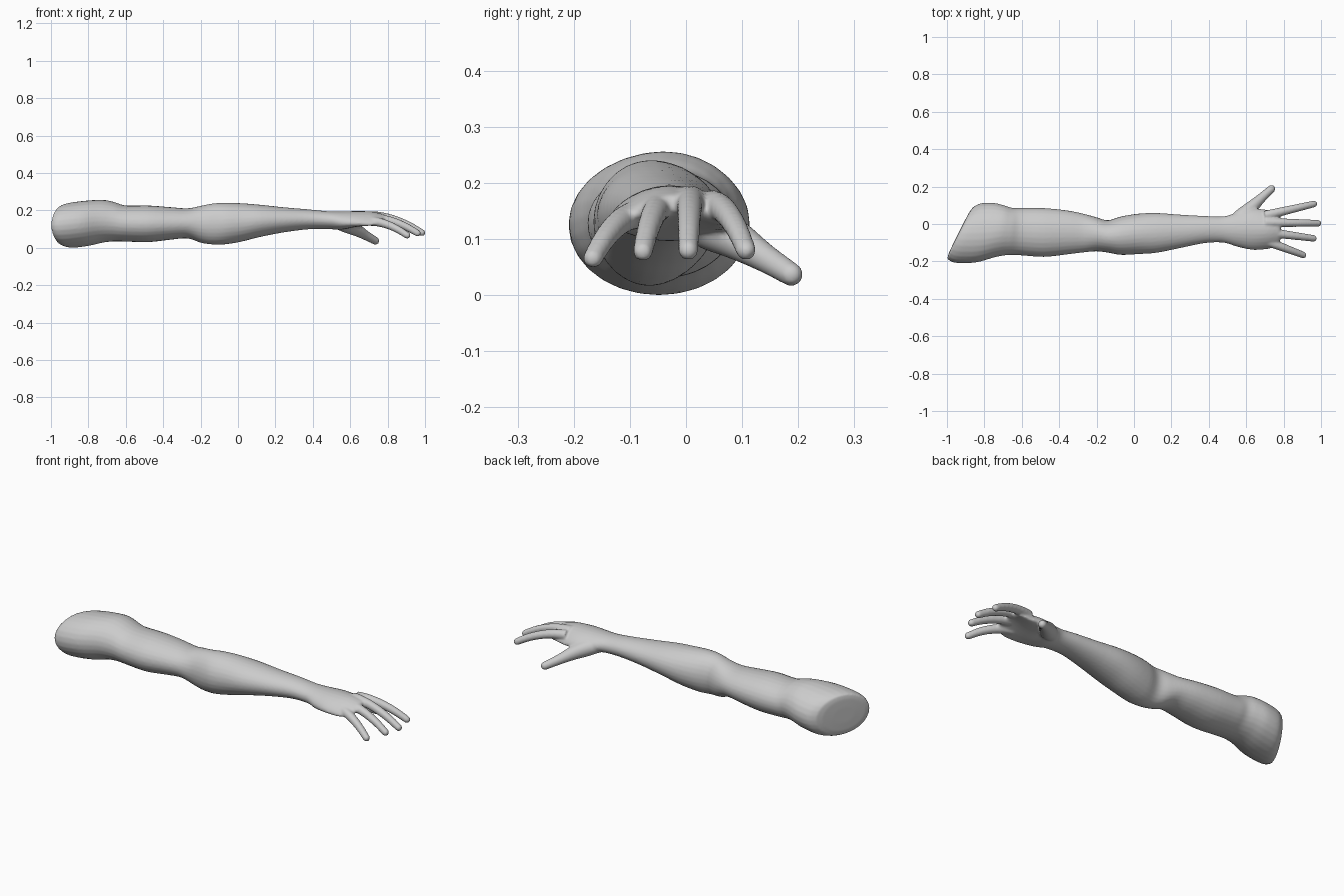
import bpy
import bmesh
import math
from mathutils import Vector

old = bpy.data.objects.get("Cube")
if old:
    bpy.data.objects.remove(old, do_unlink=True)

SIDES = 28


def spline(keys, steps):
    """Smooth curve of tuples passing through all keys."""
    pts = [Vector(k) for k in keys]
    out = []
    for i in range(len(pts) - 1):
        a, b, c, d = pts[max(i - 1, 0)], pts[i], pts[i + 1], pts[min(i + 2, len(pts) - 1)]
        for s in range(steps):
            t = s / steps
            out.append(0.5 * (2 * b + (c - a) * t + (2 * a - 5 * b + 4 * c - d) * t ** 2
                              + (3 * b - a - 3 * c + d) * t ** 3))
    return out + [pts[-1]]


def loft(bm, rings):
    """Closed skin over a row of rings."""
    loops = [[bm.verts.new(p) for p in ring] for ring in rings]
    for a, b in zip(loops, loops[1:]):
        for i in range(SIDES):
            j = (i + 1) % SIDES
            bm.faces.new((a[i], a[j], b[j], b[i]))
    bm.faces.new(loops[0][::-1])
    bm.faces.new(loops[-1])


def limb_ring(x, y0, y1, z0, z1, size=1.0):
    """Oval section, slanted at the shoulder and arched across the hand."""
    slant = 0.5 * min(1, max(0, (-0.6 - x) / 0.33))
    arch = 0.035 * min(1, max(0, (x - 0.5) / 0.2))
    ring = []
    for i in range(SIDES):
        a = math.tau * i / SIDES
        u, v = math.cos(a) * size, math.sin(a) * size
        y = u * (y1 - y0) / 2
        ring.append((x + slant * y, (y0 + y1) / 2 + y,
                     (z0 + z1) / 2 + v * (z1 - z0) / 2 - arch * u * u))
    return ring


def digit(bm, keys):
    """Round tapering tube through (x, y, z, radius) keys with domed ends."""
    samples = spline(keys, 8)
    pts = [s.to_3d() for s in samples]
    rings = []

    def add(p, direction, r):
        side = direction.cross(Vector((0, 0, 1))).normalized()
        up = side.cross(direction)
        rings.append([p + r * (side * math.cos(math.tau * i / SIDES)
                               + up * math.sin(math.tau * i / SIDES)) for i in range(SIDES)])

    for i, p in enumerate(pts):
        d = (pts[min(i + 1, len(pts) - 1)] - pts[max(i - 1, 0)]).normalized()
        add(p, d, samples[i][3])
    r = samples[-1][3]
    for k in range(1, 6):
        a = k * math.pi / 11
        add(pts[-1] + d * r * math.sin(a), d, r * math.cos(a))
    loft(bm, rings)


bm = bmesh.new()

# Shoulder, upper arm, elbow, forearm, wrist and palm: x, y range, z range
sections = [
    (-0.93, -0.185, 0.09, 0.012, 0.23),
    (-0.89, -0.207, 0.11, 0.0, 0.242),
    (-0.80, -0.206, 0.113, 0.01, 0.253),
    (-0.72, -0.178, 0.1, 0.028, 0.256),
    (-0.66, -0.166, 0.086, 0.034, 0.244),
    (-0.60, -0.168, 0.086, 0.033, 0.226),
    (-0.48, -0.176, 0.085, 0.03, 0.226),
    (-0.36, -0.163, 0.073, 0.043, 0.217),
    (-0.27, -0.152, 0.055, 0.05, 0.211),
    (-0.20, -0.146, 0.036, 0.027, 0.224),
    (-0.14, -0.153, 0.02, 0.018, 0.236),
    (-0.07, -0.165, 0.04, 0.018, 0.241),
    (0.02, -0.161, 0.055, 0.033, 0.238),
    (0.12, -0.154, 0.059, 0.058, 0.23),
    (0.25, -0.128, 0.05, 0.083, 0.216),
    (0.38, -0.102, 0.043, 0.099, 0.205),
    (0.48, -0.1, 0.041, 0.1, 0.195),
    (0.55, -0.121, 0.062, 0.097, 0.194),
    (0.63, -0.138, 0.082, 0.112, 0.196),
    (0.71, -0.135, 0.077, 0.128, 0.194),
    (0.77, -0.12, 0.07, 0.143, 0.182),
]
first, last = sections[0], sections[-1]
rings = [limb_ring(first[0] - 0.008, *first[1:], size=0.4),
         limb_ring(first[0] - 0.006, *first[1:], size=0.8)]
rings += [limb_ring(*s) for s in spline(sections, 4)]
rings.append(limb_ring(last[0] + 0.012, *last[1:], size=0.7))
loft(bm, rings)

# Four fingers curling downwards: knuckle and tip
fingers = [
    ((0.70, 0.045, 0.162), (0.962, 0.107, 0.08)),
    ((0.70, 0.008, 0.171), (0.984, 0.004, 0.08)),
    ((0.70, -0.042, 0.16), (0.96, -0.077, 0.078)),
    ((0.69, -0.085, 0.143), (0.905, -0.166, 0.066)),
]
for knuckle, tip in fingers:
    k, e = Vector(knuckle), Vector(tip)
    path = []
    for n in range(6):
        t = n / 5
        p = k.lerp(e, t)
        p.z = k.z + (e.z - k.z) * t * t
        path.append((*p, 0.026 - 0.008 * t))
    digit(bm, path)

# Thumb with its fleshy base
digit(bm, [(0.53, 0.01, 0.135, 0.035), (0.58, 0.045, 0.122, 0.042),
           (0.63, 0.09, 0.098, 0.035), (0.68, 0.138, 0.068, 0.026),
           (0.735, 0.188, 0.037, 0.021)])

bmesh.ops.recalc_face_normals(bm, faces=bm.faces)
mesh = bpy.data.meshes.new("arm")
bm.to_mesh(mesh)
bm.free()
arm = bpy.data.objects.new("arm", mesh)
bpy.context.collection.objects.link(arm)

# Plain grey surface
grey = bpy.data.materials.new("light_grey")
grey.use_nodes = True
colour = (0.6, 0.6, 0.6, 1)
grey.diffuse_color = colour
grey.node_tree.nodes["Principled BSDF"].inputs["Base Color"].default_value = colour
mesh.materials.append(grey)

# Fuse limb and digits into one soft skin
fuse = arm.modifiers.new("fuse", 'REMESH')
fuse.mode = 'VOXEL'
fuse.voxel_size = 0.006
fuse.use_smooth_shade = True
soften = arm.modifiers.new("soften", 'SMOOTH')
soften.factor = 0.5
soften.iterations = 6
